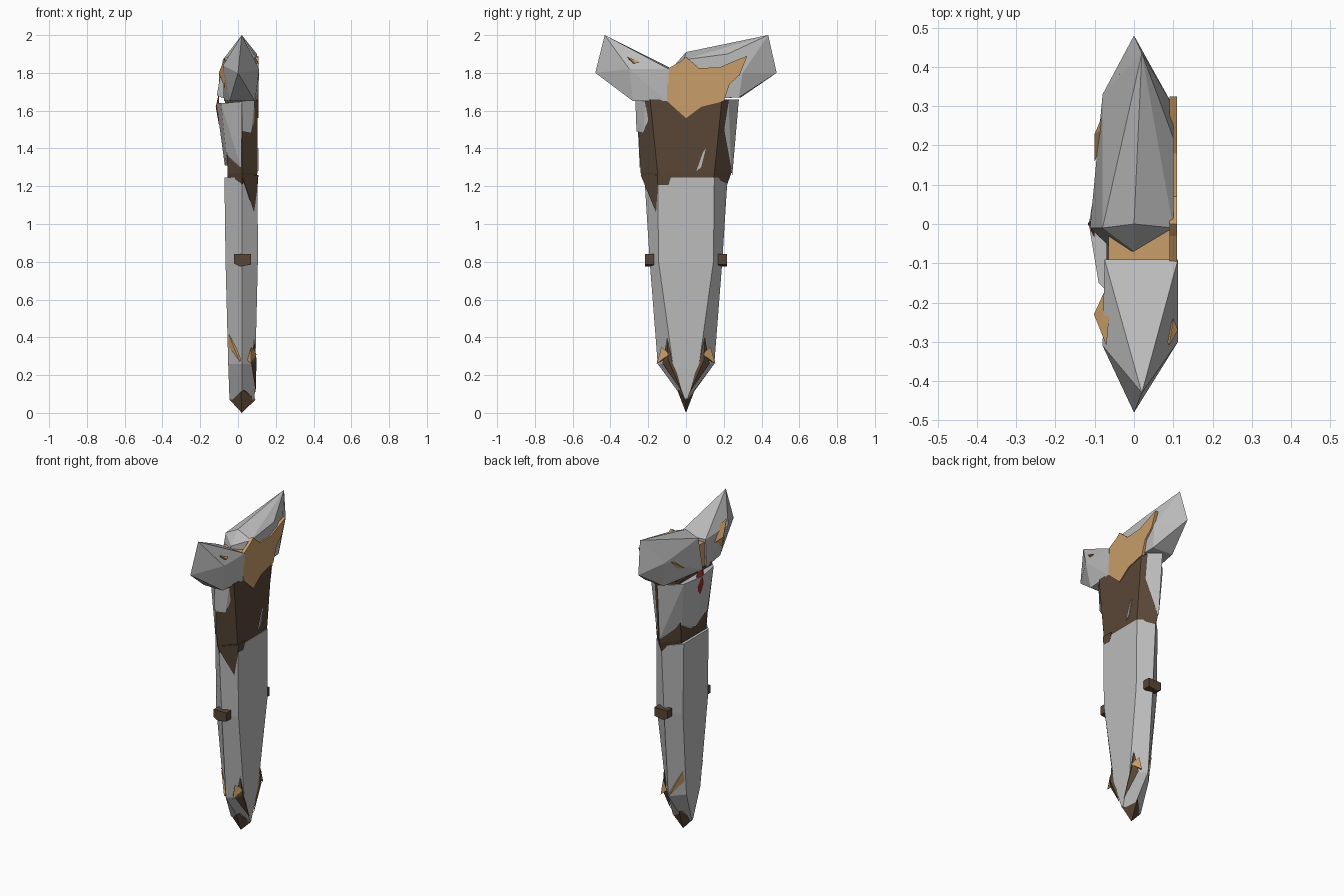
import bpy, bmesh
from mathutils import Vector


def mat(name, col):
    m = bpy.data.materials.new(name)
    m.diffuse_color = (*col, 1)
    return m


SILVER = mat("silver", (0.50, 0.50, 0.50))
BROWN = mat("dark_brown", (0.10, 0.062, 0.037))
TAN = mat("tan", (0.58, 0.34, 0.14))
RED = mat("red", (0.26, 0.03, 0.025))


def finish(name, bm, m):
    bmesh.ops.recalc_face_normals(bm, faces=bm.faces)
    me = bpy.data.meshes.new(name)
    bm.to_mesh(me)
    bm.free()
    me.materials.append(m)
    ob = bpy.data.objects.new(name, me)
    bpy.context.collection.objects.link(ob)
    return ob


def hull(name, pts, m):
    """Faceted solid wrapped around a few corner points."""
    bm = bmesh.new()
    for p in pts:
        bm.verts.new(p)
    r = bmesh.ops.convex_hull(bm, input=bm.verts)
    junk = [v for v in set(r["geom_interior"] + r["geom_unused"])
            if isinstance(v, bmesh.types.BMVert)]
    bmesh.ops.delete(bm, geom=junk, context='VERTS')
    return finish(name, bm, m)


def loft(name, rings, m):
    """Six-sided blade body; ring = z, left x, right x, left/right flat half width, edge half width."""
    bm = bmesh.new()
    prev = None
    for z, xl, xr, fl, fr, e in rings:
        ring = [bm.verts.new((x, y, z)) for x, y in
                ((xr, -fr), (xr, fr), (0.02, e), (xl, fl), (xl, -fl), (0.02, -e))]
        if prev:
            for i in range(6):
                j = (i + 1) % 6
                bm.faces.new((prev[i], prev[j], ring[j], ring[i]))
        else:
            bm.faces.new(ring)
        prev = ring
    bm.faces.new(prev)
    return finish(name, bm, m)


def plate(name, outline, x0, x1, m):
    """Flat plate with an outline in y, z."""
    bm = bmesh.new()
    f = bm.faces.new([bm.verts.new((x0, y, z)) for y, z in outline])
    ext = bmesh.ops.extrude_face_region(bm, geom=[f])
    vs = [v for v in ext["geom"] if isinstance(v, bmesh.types.BMVert)]
    bmesh.ops.translate(bm, verts=vs, vec=(x1 - x0, 0, 0))
    return finish(name, bm, m)


# lower casing
loft("lower_casing", [
    (0.07, -0.045, 0.088, 0.006, 0.006, 0.012),
    (0.26, -0.052, 0.092, 0.07, 0.07, 0.15),
    (0.80, -0.066, 0.105, 0.125, 0.145, 0.192),
    (1.245, -0.072, 0.104, 0.125, 0.15, 0.22)], SILVER)

# brown core between casing and head
loft("upper_core", [
    (1.20, -0.055, 0.098, 0.12, 0.14, 0.215),
    (1.27, -0.055, 0.102, 0.13, 0.15, 0.24),
    (1.66, -0.07, 0.104, 0.16, 0.19, 0.26)], BROWN)

# brown spike overlapping the casing at the front corner
hull("corner_spike", [(0.108, -0.075, 1.26), (0.108, -0.15, 1.26), (0.02, -0.24, 1.26),
                      (0.092, -0.15, 1.04), (0.03, -0.12, 1.2)], BROWN)

# tip, side blocks and small spurs
hull("brown_tip", [(0.02, 0, 0), (0.093, 0, 0.07), (-0.045, 0, 0.07), (0.015, -0.05, 0.13),
                   (0.015, 0.05, 0.13), (0.015, 0, 0.16)], BROWN)
for s in (-1, 1):
    hull("side_block", [(x, s * y, z) for x, z in ((-0.02, 0.84), (0.07, 0.84),
                        (-0.02, 0.79), (0.07, 0.785), (0.01, 0.775))
                        for y in (0.17, 0.217)], BROWN)
    hull("lower_notch", [(0.085, s * 0.10, 0.40), (0.085, s * 0.10, 0.25), (0.098, s * 0.095, 0.28),
                         (0.094, s * 0.02, 0.11), (0.07, s * 0.125, 0.26)], BROWN)
    hull("lower_spur", [(-0.05, s * 0.10, 0.42), (-0.05, s * 0.085, 0.35), (0.01, s * 0.155, 0.27),
                        (0.02, s * 0.14, 0.29)], TAN)
    hull("right_spur", [(0.098, s * 0.09, 0.31), (0.07, s * 0.13, 0.35), (0.07, s * 0.155, 0.26),
                        (0.05, s * 0.12, 0.28)], TAN)

# faceted plate on the left face
hull("left_plate", [p for s in (-1, 1) for p in (
    (0.02, s * 0.262, 1.645), (0.015, s * 0.245, 1.30), (-0.062, s * 0.13, 1.37),
    (-0.09, s * 0.15, 1.64))] + [(-0.115, 0, 1.64), (-0.07, 0, 1.31)], SILVER)

# side plates under the horns
hull("front_side_plate", [(0.088, -0.215, 1.65), (0.02, -0.268, 1.65), (0.02, -0.262, 1.49),
                          (0.07, -0.225, 1.48), (0.088, -0.20, 1.55)], SILVER)
hull("back_side_plate", [(0.09, 0.225, 1.66), (0.02, 0.28, 1.66), (0.02, 0.245, 1.26),
                         (0.085, 0.20, 1.50), (0.03, 0.24, 1.28)], SILVER)
plate("right_sliver", [(0.055, 1.28), (0.08, 1.30), (0.105, 1.40), (0.09, 1.38)], 0.09, 0.108, SILVER)

# horns of the head
hull("front_horn", [(0.02, -0.43, 2.0), (0, -0.48, 1.8), (0.112, -0.30, 1.82), (-0.08, -0.31, 1.84),
                    (0.09, -0.28, 1.65), (-0.045, -0.28, 1.65), (0.112, -0.09, 1.82),
                    (-0.075, -0.09, 1.83), (0.106, -0.10, 1.65), (-0.075, -0.10, 1.65)], SILVER)
hull("back_horn", [(0.02, 0.435, 2.0), (0, 0.48, 1.8), (0.1, 0.22, 1.90), (-0.08, 0.33, 1.84),
                   (0.09, 0.28, 1.67), (-0.045, 0.29, 1.67), (0.1, -0.01, 1.87), (-0.08, -0.01, 1.87),
                   (0, 0, 1.91), (0, -0.07, 1.83), (0.1, -0.01, 1.66), (-0.112, -0.01, 1.68),
                   (-0.06, -0.06, 1.66), (0.1, 0.30, 1.80)], SILVER)

# tan inlay on the right face and in the gap
plate("right_inlay", [(-0.10, 1.65), (-0.10, 1.82), (-0.03, 1.86), (0, 1.885), (0.07, 1.825),
                      (0.18, 1.83), (0.26, 1.865), (0.325, 1.89), (0.285, 1.79), (0.23, 1.74),
                      (0.20, 1.65), (0.08, 1.62), (0, 1.56)], 0.09, 0.109, TAN)
hull("gap_filler", [(x, y, z) for x in (-0.065, 0.1) for y in (-0.10, 0.0)
                    for z in (1.64, 1.81)], TAN)

# tan streaks on the left side of the horns
hull("front_streak", [(-0.07, -0.16, 1.77), (-0.102, -0.23, 1.80), (-0.07, -0.31, 1.88),
                      (-0.07, -0.27, 1.72), (-0.06, -0.2, 1.85)], TAN)
hull("back_streak", [(-0.10, 0.16, 1.75), (-0.10, 0.23, 1.80), (-0.035, 0.385, 1.90),
                     (-0.07, 0.25, 1.77), (-0.06, 0.25, 1.84)], TAN)
hull("horn_chip", [(0.09, -0.31, 1.885), (0.10, -0.24, 1.855), (0.112, -0.27, 1.85),
                   (0.08, -0.29, 1.85)], TAN)

# red gem on the left face
hull("gem", [(-0.10, 0, 1.70), (-0.10, 0, 1.52), (-0.118, 0, 1.62)] +
     [(-0.10, s * 0.035, z) for s in (-1, 1) for z in (1.57, 1.66)], RED)
